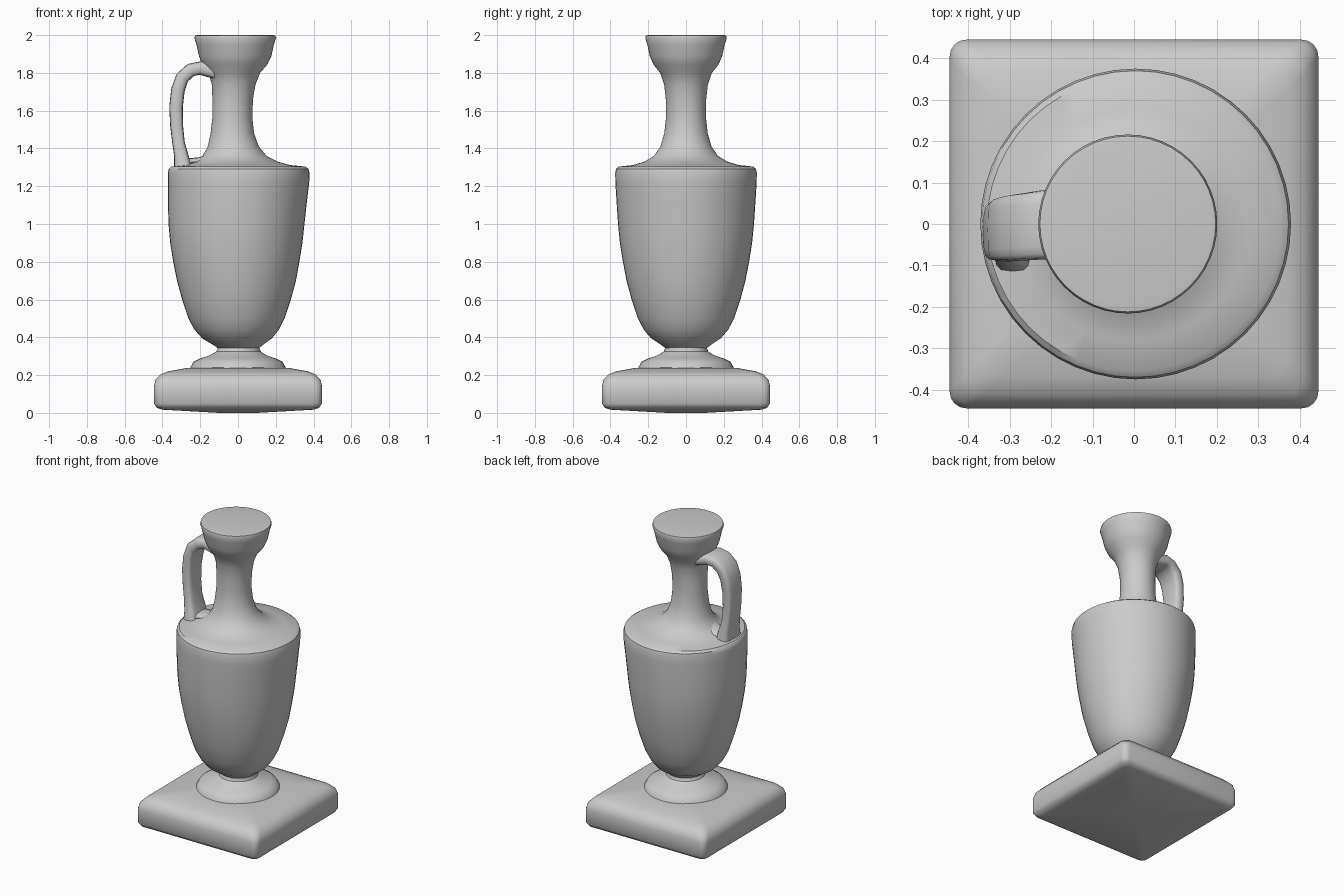
import bpy, bmesh, math
from mathutils import Vector


def loft(name, rings, angle=35):
    """Skin a list of equal-length point rings and cap both ends."""
    bm = bmesh.new()
    loops = [[bm.verts.new(p) for p in ring] for ring in rings]
    n = len(loops[0])
    for a, b in zip(loops, loops[1:]):
        for i in range(n):
            j = (i + 1) % n
            bm.faces.new((a[i], a[j], b[j], b[i]))
    bm.faces.new(loops[0])
    bm.faces.new(loops[-1])
    bmesh.ops.recalc_face_normals(bm, faces=bm.faces)
    mesh = bpy.data.meshes.new(name)
    bm.to_mesh(mesh)
    bm.free()
    obj = bpy.data.objects.new(name, mesh)
    bpy.context.collection.objects.link(obj)
    bpy.ops.object.select_all(action='DESELECT')
    bpy.context.view_layer.objects.active = obj
    obj.select_set(True)
    bpy.ops.object.shade_smooth_by_angle(angle=math.radians(angle))
    return obj


def circle(r, z, cx, n=48):
    return [(cx + r * math.cos(2 * math.pi * i / n),
             r * math.sin(2 * math.pi * i / n), z) for i in range(n)]


def rounded_square(half, z, corner, steps=5):
    pts = []
    for k in range(4):
        mid = math.pi / 4 + k * math.pi / 2
        cx = math.copysign(half - corner, math.cos(mid))
        cy = math.copysign(half - corner, math.sin(mid))
        for s in range(steps):
            a = k * math.pi / 2 + s / (steps - 1) * math.pi / 2
            pts.append((cx + corner * math.cos(a), cy + corner * math.sin(a), z))
    return pts


# Square plinth with soft edges and slightly domed top and underside
plinth = [(0.10, 0.0, 0.01), (0.40, 0.017, 0.03), (0.43, 0.027, 0.035),
          (0.445, 0.05, 0.04), (0.445, 0.14, 0.04), (0.437, 0.175, 0.045),
          (0.41, 0.204, 0.05), (0.37, 0.22, 0.05), (0.27, 0.238, 0.05),
          (0.15, 0.242, 0.03)]
loft("plinth", [rounded_square(*p) for p in plinth], 50)

# Round stepped foot: radius, height, centre x
foot = [(0.265, 0.21, 0), (0.25, 0.245, 0), (0.236, 0.27, 0), (0.20, 0.288, 0),
        (0.15, 0.305, 0), (0.118, 0.325, 0.003), (0.11, 0.345, 0.004),
        (0.12, 0.38, 0)]
loft("foot", [circle(*p) for p in foot])

# Body, shoulder, neck and flared mouth in one turned profile
body = [(0.105, 0.34, 0.002), (0.135, 0.362, 0), (0.185, 0.395, -0.005),
        (0.223, 0.44, -0.007), (0.255, 0.50, -0.008), (0.288, 0.60, -0.008),
        (0.315, 0.70, -0.008), (0.334, 0.80, -0.009), (0.350, 0.90, -0.009),
        (0.360, 1.00, -0.008), (0.368, 1.12, -0.003), (0.374, 1.22, 0.003),
        (0.375, 1.27, 0.004), (0.370, 1.292, 0.003), (0.355, 1.304, 0),
        (0.28, 1.312, -0.005), (0.22, 1.33, -0.01), (0.17, 1.36, -0.018),
        (0.135, 1.41, -0.025), (0.115, 1.48, -0.03), (0.106, 1.56, -0.03),
        (0.107, 1.66, -0.028), (0.116, 1.74, -0.023), (0.137, 1.80, -0.02),
        (0.173, 1.845, -0.017), (0.192, 1.89, -0.015), (0.205, 1.95, -0.015),
        (0.216, 1.985, -0.015), (0.212, 1.998, -0.015), (0.20, 2.0, -0.015)]
loft("vase_body", [circle(*p) for p in body])

# Strap handle: centre x, centre z, half thickness, half width, centre y
path = [(-0.11, 1.80, 0.035, 0.085, 0), (-0.20, 1.826, 0.036, 0.085, 0),
        (-0.25, 1.815, 0.036, 0.082, -0.005), (-0.295, 1.775, 0.036, 0.08, -0.01),
        (-0.318, 1.71, 0.036, 0.076, -0.014), (-0.328, 1.62, 0.036, 0.07, -0.018),
        (-0.325, 1.52, 0.034, 0.067, -0.02), (-0.315, 1.43, 0.033, 0.068, -0.022),
        (-0.300, 1.36, 0.038, 0.078, -0.025), (-0.290, 1.28, 0.05, 0.09, -0.03)]
rings = []
for i, (x, z, t, w, cy) in enumerate(path):
    p, q = path[max(i - 1, 0)], path[min(i + 1, len(path) - 1)]
    d = Vector((q[0] - p[0], q[1] - p[1])).normalized()
    ring = []
    for k in range(16):
        c, s = math.cos(k * math.pi / 8), math.sin(k * math.pi / 8)
        u = t * math.copysign(abs(c) ** 0.5, c)
        v = w * math.copysign(abs(s) ** 0.5, s)
        ring.append((x - d.y * u, cy + v, z + d.x * u))
    rings.append(ring)
loft("handle", rings, 50)

# Low fillet joining the handle root to the neck
root = [(-0.31, 1.30, 0.02, 0.08), (-0.27, 1.325, 0.022, 0.07),
        (-0.20, 1.332, 0.022, 0.06), (-0.12, 1.375, 0.025, 0.05)]
loft("handle_root", [[(x, -0.02 + w * math.cos(k * math.pi / 6),
                       z + t * math.sin(k * math.pi / 6)) for k in range(12)]
                     for x, z, t, w in root], 50)
